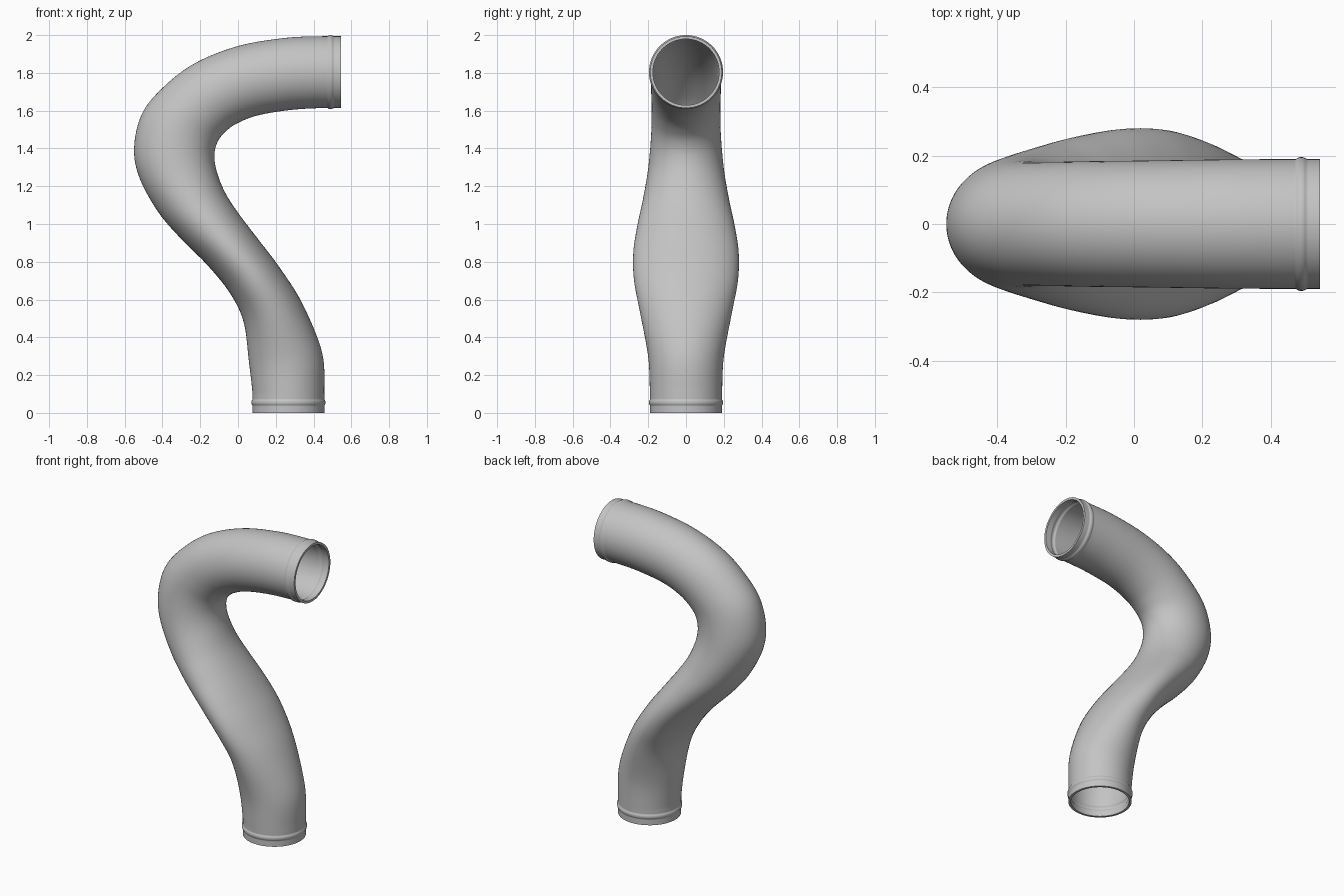
import bpy, bmesh, math
from mathutils import Vector

cube = bpy.data.objects.get("Cube")
if cube:
    bpy.data.objects.remove(cube, do_unlink=True)

SIDES = 64      # facets around the pipe
STEPS = 8       # rows per bend segment
COLLAR = 24     # rows per straight end collar
WALL = 0.015
BEAD = 0.006

# Bend stations: outer edge x z, inner edge x z, half depth in y
stations = [Vector(s) for s in (
    (.077, 0, .457, 0, .19), (.077, .1, .457, .1, .191),
    (.058, .27, .445, .32, .2), (.03, .48, .34, .58, .243),
    (-.04, .63, .22, .77, .275), (-.16, .78, .11, .915, .279),
    (-.3, .92, 0, 1.06, .258), (-.42, 1.06, -.07, 1.17, .231),
    (-.52, 1.24, -.113, 1.28, .205), (-.55, 1.4, -.125, 1.365, .191),
    (-.51, 1.58, -.11, 1.43, .183), (-.4, 1.72, -.075, 1.48, .182),
    (-.23, 1.85, -.01, 1.53, .184), (0, 1.942, .105, 1.575, .186),
    (.25, 1.985, .28, 1.604, .189), (.445, 1.994, .445, 1.614, .19),
    (.545, 1.994, .545, 1.614, .19))]


def spline(a, b, c, d, t):
    """Catmull-Rom between b and c."""
    return (b * 2 + (c - a) * t + (a * 2 - b * 5 + c * 4 - d) * t ** 2
            + (b * 3 - a - c * 3 + d) * t ** 3) / 2


def bump(t):
    """Rolled bead around the middle of a collar."""
    d = abs(t - 0.55) / 0.14
    return BEAD * math.sqrt(max(0, 1 - d * d))


# Rows of (station, bead height) from the lower to the upper opening
rows = []
last = len(stations) - 2
for i in range(last + 1):
    b, c = stations[i], stations[i + 1]
    if i in (0, last):
        for k in range(COLLAR + (i == last)):
            t = k / COLLAR
            rows.append((b.lerp(c, t), bump(t if i == 0 else 1 - t)))
    else:
        a, d = stations[i - 1], stations[i + 2]
        rows += [(spline(a, b, c, d, k / STEPS), 0) for k in range(STEPS)]


def ring(bm, station, grow):
    """Elliptical cross-section spanning the outer and inner edge."""
    ox, oz, ix, iz, depth = station
    outer, inner = Vector((ox, 0, oz)), Vector((ix, 0, iz))
    mid, half = (outer + inner) / 2, (inner - outer) / 2
    half = half.normalized() * (half.length + grow)
    side = Vector((0, depth + grow, 0))
    angles = [math.tau * k / SIDES for k in range(SIDES)]
    return [bm.verts.new(mid + half * math.cos(a) + side * math.sin(a)) for a in angles]


# Hollow pipe: outside skin up, inside skin back down, joined at both rims
bm = bmesh.new()
rings = [ring(bm, s, g) for s, g in rows]
rings += [ring(bm, s, g - WALL) for s, g in reversed(rows)]
for i, low in enumerate(rings):
    high = rings[(i + 1) % len(rings)]
    for k in range(SIDES):
        n = (k + 1) % SIDES
        bm.faces.new((low[k], low[n], high[n], high[k]))
bmesh.ops.recalc_face_normals(bm, faces=bm.faces)
mesh = bpy.data.meshes.new("bent_pipe")
bm.to_mesh(mesh)
bm.free()
pipe = bpy.data.objects.new("bent_pipe", mesh)
bpy.context.collection.objects.link(pipe)

# Plain grey finish
grey = bpy.data.materials.new("light_grey")
grey.use_nodes = True
colour = (0.55, 0.55, 0.55, 1)
grey.diffuse_color = colour
grey.node_tree.nodes["Principled BSDF"].inputs["Base Color"].default_value = colour
mesh.materials.append(grey)

bpy.ops.object.select_all(action="DESELECT")
pipe.select_set(True)
bpy.context.view_layer.objects.active = pipe
bpy.ops.object.shade_smooth_by_angle(angle=math.radians(40))
